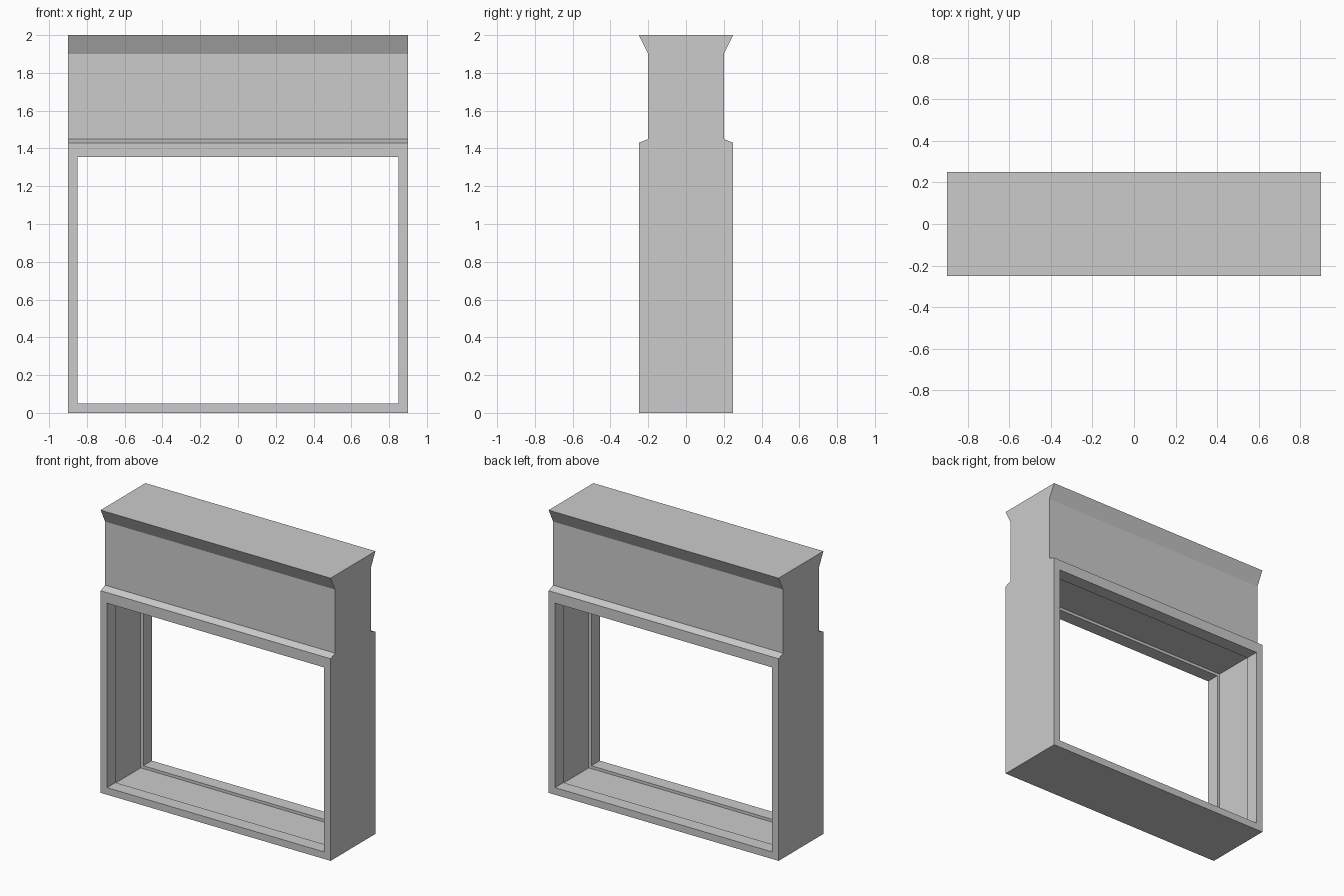
import bpy, bmesh

if "Cube" in bpy.data.objects:
    bpy.data.objects.remove(bpy.data.objects["Cube"])

HALF_W = 0.90


def finish(name, bm):
    bmesh.ops.recalc_face_normals(bm, faces=bm.faces)
    mesh = bpy.data.meshes.new(name)
    bm.to_mesh(mesh)
    bm.free()
    obj = bpy.data.objects.new(name, mesh)
    bpy.context.collection.objects.link(obj)
    return obj


def prism(name, half_profile, half_width):
    """Mirror a (y, z) half profile and extrude it along x."""
    outline = half_profile + [(-y, z) for y, z in reversed(half_profile)]
    bm = bmesh.new()
    face = bm.faces.new([bm.verts.new((-half_width, y, z)) for y, z in outline])
    new = bmesh.ops.extrude_face_region(bm, geom=[face])["geom"]
    verts = [v for v in new if isinstance(v, bmesh.types.BMVert)]
    bmesh.ops.translate(bm, verts=verts, vec=(2 * half_width, 0, 0))
    return finish(name, bm)


def cut(obj, cutter):
    """Subtract the cutter, apply the result and remove the cutter."""
    mod = obj.modifiers.new("cut", 'BOOLEAN')
    mod.operation = 'DIFFERENCE'
    mod.solver = 'EXACT'
    mod.object = cutter
    cutter.hide_render = True
    bpy.context.view_layer.objects.active = obj
    bpy.ops.object.modifier_apply(modifier=mod.name)
    bpy.data.objects.remove(cutter)


# Body: wide frame, sloped ledge, narrower header and flared cornice
frame = prism("window_frame", [
    (0.25, 0.0), (0.25, 1.43), (0.20, 1.45), (0.20, 1.90), (0.25, 2.0),
], HALF_W)

# Through opening, stepped out to a shallow groove between front and back lips
Z0, Z1, LIP, G = 0.05, 1.355, 0.155, 0.02
cut(frame, prism("opening_cutter", [
    (0.35, Z0), (0.35, Z1)], 0.85))
cut(frame, prism("groove_cutter", [
    (LIP, Z0 - G), (LIP, Z1 + G)], 0.85 + G))
